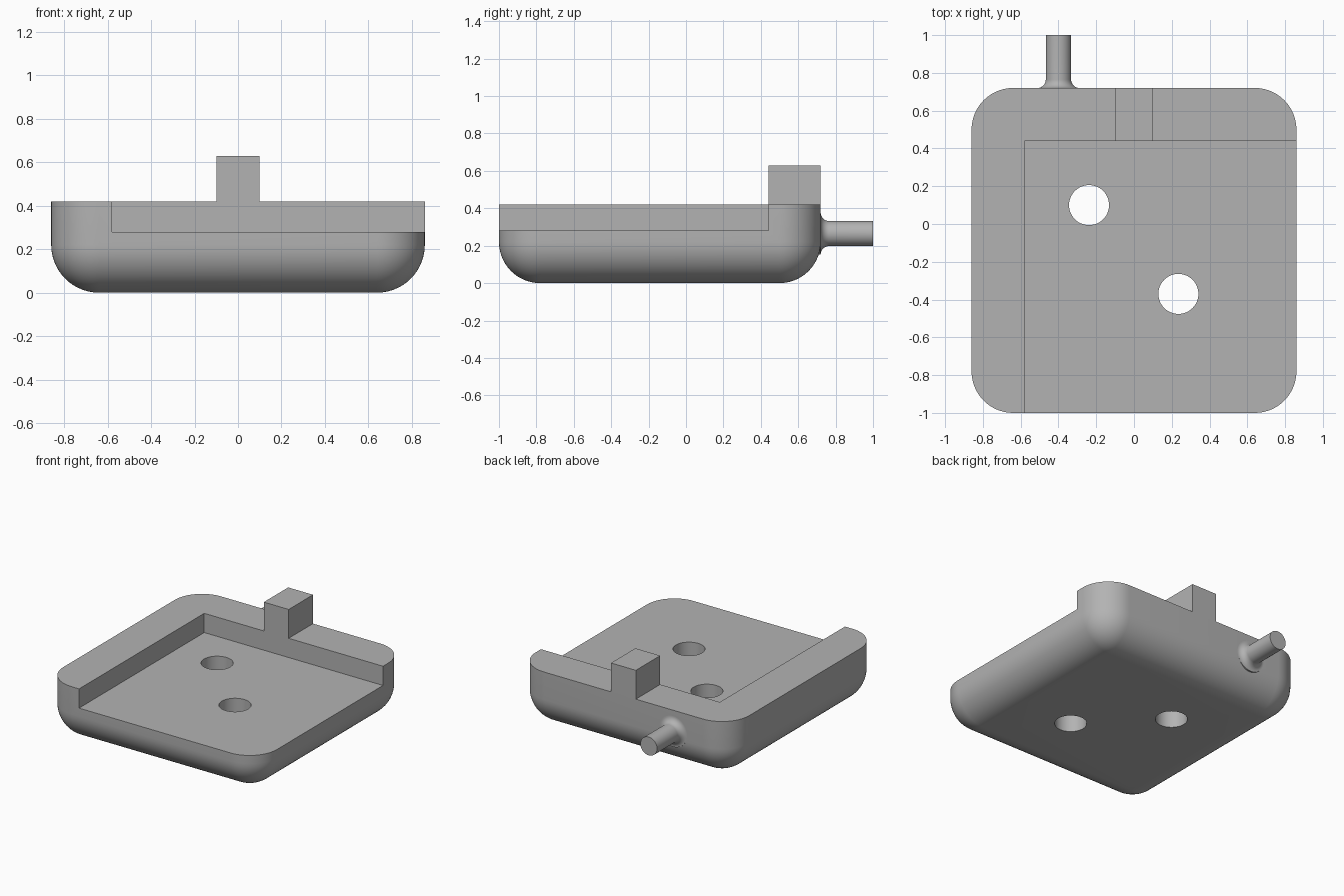
import bpy, bmesh, math
from mathutils import Matrix, Vector

if "Cube" in bpy.data.objects:
    bpy.data.objects.remove(bpy.data.objects["Cube"])

W, Y0, Y1, H, R = 0.86, -1.0, 0.72, 0.42, 0.22   # tray outline, height, edge radius
STEPS = 14

grey = bpy.data.materials.new("plain grey")
grey.diffuse_color = (0.45, 0.45, 0.45, 1)
grey.use_nodes = True
grey.node_tree.nodes["Principled BSDF"].inputs["Base Color"].default_value = grey.diffuse_color


def finish(bm, name):
    bmesh.ops.recalc_face_normals(bm, faces=bm.faces)
    mesh = bpy.data.meshes.new(name)
    bm.to_mesh(mesh)
    bm.free()
    mesh.materials.append(grey)
    ob = bpy.data.objects.new(name, mesh)
    bpy.context.collection.objects.link(ob)
    return ob


def box(name, lo, hi):
    lo, hi = Vector(lo), Vector(hi)
    bm = bmesh.new()
    bmesh.ops.create_cube(bm, size=1, matrix=Matrix.Translation((lo + hi) / 2)
                          @ Matrix.Diagonal((*(hi - lo), 1)))
    return finish(bm, name)


def loft(bm, rings):
    rings = [[bm.verts.new(p) for p in ring] for ring in rings]
    n = len(rings[0])
    for a, b in zip(rings, rings[1:]):
        for i in range(n):
            j = (i + 1) % n
            bm.faces.new((a[i], a[j], b[j], b[i]))
    bm.faces.new(rings[0])
    bm.faces.new(rings[-1])


def smooth(ob):
    bpy.ops.object.select_all(action='DESELECT')
    ob.select_set(True)
    bpy.context.view_layer.objects.active = ob
    bpy.ops.object.shade_smooth_by_angle(angle=math.radians(30))


def outline(r, z):
    # rounded rectangle whose corner centres stay fixed
    pts = []
    for k, (sx, sy) in enumerate(((1, 1), (-1, 1), (-1, -1), (1, -1))):
        cx, cy = sx * (W - R), (Y1 - R if sy > 0 else Y0 + R)
        for i in range(STEPS + 1):
            a = math.pi / 2 * (k + i / STEPS)
            pts.append((cx + r * math.cos(a), cy + r * math.sin(a), z))
    return pts


# tray body with rounded corners and rounded bottom edge
bm = bmesh.new()
arc = [math.pi / 2 * i / STEPS for i in range(STEPS + 1)]
loft(bm, [outline(R * math.sin(a), R * (1 - math.cos(a))) for a in arc]
     + [outline(R, H)])
bmesh.ops.remove_doubles(bm, verts=bm.verts, dist=1e-5)
tray = finish(bm, "tray")

# recess and two drain holes
cutters = [box("recess_cutter", (-0.58, -1.5, 0.28), (1.5, 0.44, 0.8))]
for x, y in ((-0.238, 0.10), (0.235, -0.37)):
    bm = bmesh.new()
    bmesh.ops.create_cone(bm, cap_ends=True, segments=48, radius1=0.106, radius2=0.106,
                          depth=2, matrix=Matrix.Translation((x, y, 0)))
    cutters.append(finish(bm, "hole_cutter"))
for cutter in cutters:
    mod = tray.modifiers.new("cut", 'BOOLEAN')
    mod.operation, mod.solver, mod.object = 'DIFFERENCE', 'EXACT', cutter
    bpy.context.view_layer.objects.active = tray
    bpy.ops.object.modifier_apply(modifier=mod.name)
    bpy.data.objects.remove(cutter)
smooth(tray)

# upright block on the back rim
box("rim_block", (-0.10, 0.44, H), (0.10, Y1, 0.63))

# round peg with a flared foot
flare = 0.045
profile = [(0.068 + flare, 0.705)]
profile += [(0.067 + flare * (1 - math.sin(a)), Y1 + flare * (1 - math.cos(a))) for a in arc]
profile += [(0.067, 1.0)]
bm = bmesh.new()
loft(bm, [[(-0.40 + r * math.cos(t), y, 0.265 + r * math.sin(t))
           for t in (2 * math.pi * i / 40 for i in range(40))] for r, y in profile])
smooth(finish(bm, "back_peg"))
